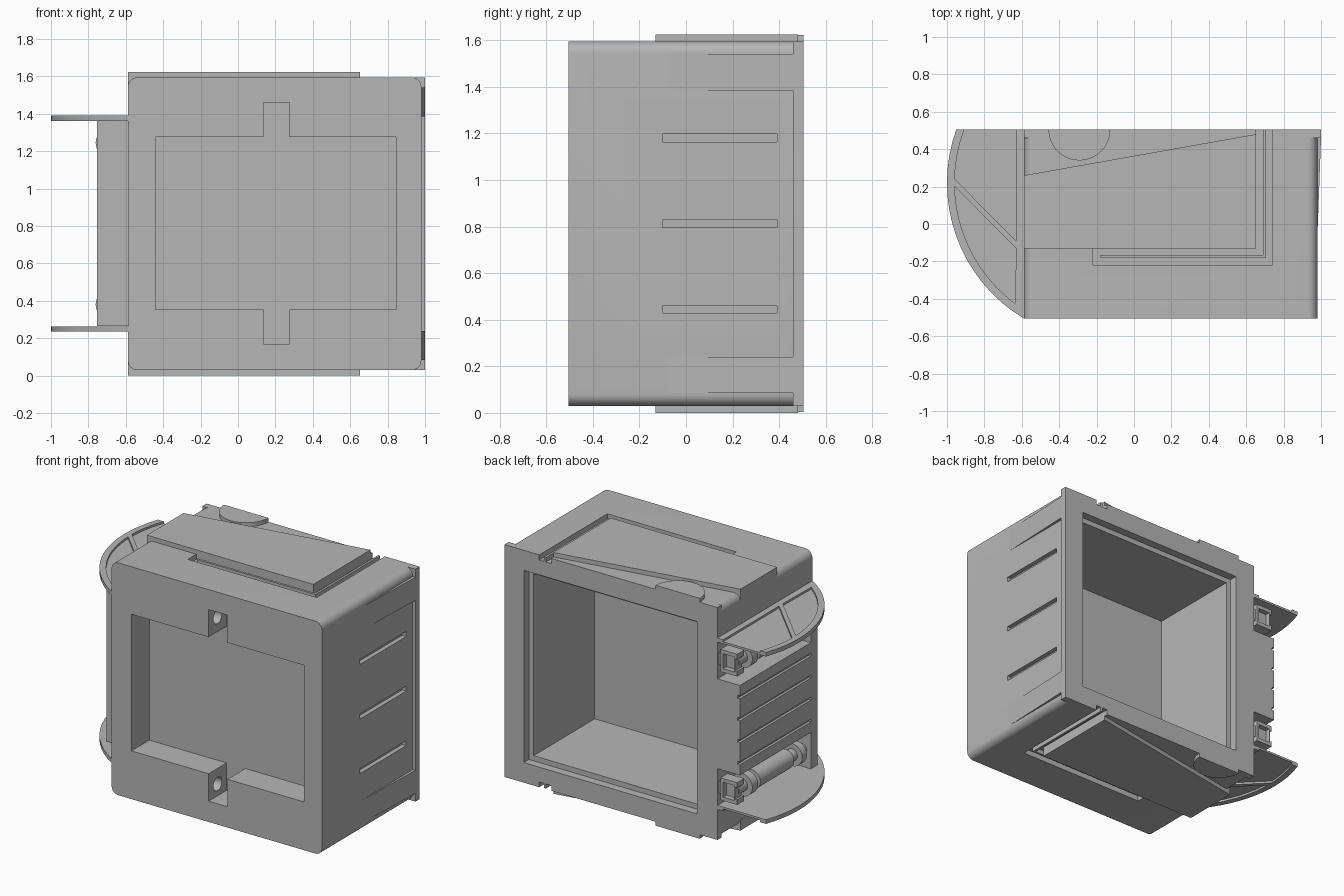
import bpy, bmesh, math
from mathutils import Vector

cube = bpy.data.objects.get("Cube")
if cube:
    bpy.data.objects.remove(cube, do_unlink=True)

grey = bpy.data.materials.new("plain grey")
grey.use_nodes = True
COLOUR = (0.47, 0.47, 0.47, 1)
grey.diffuse_color = COLOUR
grey.node_tree.nodes["Principled BSDF"].inputs["Base Color"].default_value = COLOUR

MID = 0.8125            # height of the horizontal mirror plane
BACK, FRONT = 0.505, -0.505
LEFT, RIGHT = 0.98, -0.588


def prism(name, pts, lo, hi, axis="z"):
    """Extrude a 2D outline along an axis."""
    def place(p, h):
        return {"z": (p[0], p[1], h), "y": (p[0], h, p[1]), "x": (h, p[0], p[1])}[axis]
    bm = bmesh.new()
    face = bm.faces.new([bm.verts.new(place(p, lo)) for p in pts])
    new = bmesh.ops.extrude_face_region(bm, geom=[face])["geom"]
    step = Vector(place((0, 0), hi - lo))
    bmesh.ops.translate(bm, vec=step, verts=[v for v in new if isinstance(v, bmesh.types.BMVert)])
    bmesh.ops.recalc_face_normals(bm, faces=bm.faces)
    mesh = bpy.data.meshes.new(name)
    bm.to_mesh(mesh)
    bm.free()
    mesh.materials.append(grey)
    ob = bpy.data.objects.new(name, mesh)
    bpy.context.collection.objects.link(ob)
    return ob


def rect(a0, a1, b0, b1):
    return [(a0, b0), (a1, b0), (a1, b1), (a0, b1)]


def box(name, x, y, z):
    return prism(name, rect(*x, *y), *sorted(z))


def circle(cx, cy, r, n=32):
    return [(cx + r * math.cos(2 * math.pi * i / n), cy + r * math.sin(2 * math.pi * i / n))
            for i in range(n)]


def combine(ob, other, op="DIFFERENCE"):
    """Apply a boolean and drop the helper."""
    mod = ob.modifiers.new("cut", "BOOLEAN")
    mod.operation, mod.object, mod.solver = op, other, "EXACT"
    deps = bpy.context.evaluated_depsgraph_get()
    mesh = bpy.data.meshes.new_from_object(ob.evaluated_get(deps))
    ob.modifiers.clear()
    ob.data = mesh
    bpy.data.objects.remove(other, do_unlink=True)


def cut(ob, x, y, z):
    combine(ob, box("cutter", x, y, z))


def add(ob, x, y, z):
    combine(ob, box("extra", x, y, z), "UNION")


def mirror_z(z, side):
    return MID + side * (z - MID)


def span(lo, hi, side):
    return sorted((mirror_z(lo, side), mirror_z(hi, side)))


# Housing with rounded long edges
R = 0.05
outline = []
for k, (cx, cz) in enumerate([(LEFT - R, 1.595 - R), (RIGHT + R, 1.595 - R),
                              (RIGHT + R, 0.03 + R), (LEFT - R, 0.03 + R)]):
    for i in range(9):
        a = math.pi / 2 * (k + i / 8)
        outline.append((cx + R * math.cos(a), cz + R * math.sin(a)))
body = prism("housing", outline, FRONT, BACK, "y")
add(body, (RIGHT, 1.0), (0.46, BACK), (0.03, 1.595))

# Front recess with notches, and stepped back cavity
cut(body, (-0.44, 0.845), (-0.6, -0.315), (0.355, 1.275))
cut(body, (0.135, 0.275), (-0.6, -0.315), (0.17, 1.46))
cut(body, (-0.435, 0.855), (0.45, 0.6), (0.165, 1.46))
cut(body, (-0.4, 0.82), (-0.2, 0.6), (0.2, 1.425))

# Cooling slots in the left wall
for z in (0.445, MID, 1.18):
    cut(body, (0.95, 1.1), (-0.1, 0.39), (z - 0.017, z + 0.017))

for side, label in ((1, "upper"), (-1, "lower")):
    # Screw hole in the side of each front notch
    z = mirror_z(1.375, side)
    combine(body, prism("hole", circle(-0.41, z, 0.045), 0.03, 0.2, "x"))

    # L-shaped trench with a thin rib
    cut(body, (-0.22, 0.74), (-0.22, -0.13), span(1.56, 1.7, side))
    cut(body, (0.65, 0.74), (-0.22, 0.6), span(1.56, 1.7, side))
    rib = prism(label + "_trench_rib",
                [(-0.18, -0.18), (0.705, -0.18), (0.705, BACK), (0.69, BACK),
                 (0.69, -0.165), (-0.18, -0.165)], *span(1.55, 1.59, side))

    # Raised slanted plate and half-round tab
    prism(label + "_slanted_plate",
          [(RIGHT, -0.13), (0.652, -0.13), (0.652, 0.48), (RIGHT, 0.26)],
          *span(1.555, 1.625, side))
    tab = [p for p in circle(-0.292, BACK, 0.165, 48) if p[1] <= BACK + 1e-5]
    prism(label + "_round_tab", tab, *span(1.58, 1.622, side))

    # Tapered ramp running out to the back flange
    prism(label + "_side_ramp", [(0.97, -0.08), (LEFT, -0.08), (1.0, 0.46), (0.97, 0.46)],
          *span(1.385, 1.54, side))


# Curved side fins with two pockets each
AX, AY = -0.154, 0.22


def arc(r, y0, y1, n=16):
    a0, a1 = (math.asin((y - AY) / r) for y in (y0, y1))
    return [(AX - r * math.cos(a0 + (a1 - a0) * i / n), AY + r * math.sin(a0 + (a1 - a0) * i / n))
            for i in range(n + 1)]


for side, label in ((1, "upper"), (-1, "lower")):
    fin = prism(label + "_side_fin",
                [(-0.57, FRONT), (-0.57, BACK)] + arc(0.846, BACK, FRONT),
                *span(1.362, 1.39, side))
    for pocket in ([(-0.63, -0.13)] + arc(0.805, 0.2, -0.425),
                   [(-0.63, 0.6), (-0.63, -0.09)] + arc(0.805, 0.24, 0.6)):
        combine(fin, prism("pocket", pocket, *span(1.376, 1.42, side)))

# Grooved side block between the fins
block = box("side_block", (-0.755, -0.57), (-0.32, BACK), (0.265, 1.365))
for side in (1, -1):
    cut(block, (-0.9, -0.58), (-0.25, 0.6), span(1.115, 1.4, side))
for i in range(4):
    z = MID + (i - 1.5) * 0.148
    cut(block, (-0.8, -0.738), (-0.25, 0.6), (z - 0.01, z + 0.01))

# Hinge cylinders and clips in the block niches
CX = -0.685
for side, label in ((1, "upper"), (-1, "lower")):
    z = mirror_z(1.245, side)
    for part, r, y0, y1 in (("pin", 0.04, -0.26, 0.47), ("cylinder", 0.065, -0.08, 0.28),
                            ("front_collar", 0.076, -0.2, -0.15), ("back_collar", 0.076, 0.32, 0.38)):
        prism(label + "_hinge_" + part, circle(CX, z, r), y0, y1, "y")
    clip = box(label + "_hinge_clip", (-0.735, -0.61), (0.43, BACK), (z - 0.075, z + 0.075))
    cut(clip, (-0.715, -0.63), (0.47, 0.6), (z - 0.05, z + 0.05))
    cut(clip, (-0.8, -0.72), (0.3, 0.6), (z - 0.04, z + 0.04))
    box(label + "_hinge_bracket", (-0.62, -0.57), (0.45, 0.49), (z - 0.04, z + 0.04))

# Smooth curved walls, keep edges crisp
bpy.context.view_layer.update()
bpy.ops.object.select_all(action="DESELECT")
for ob in bpy.context.collection.objects:
    if ob.type == "MESH" and grey.name in ob.data.materials:
        ob.select_set(True)
        bpy.context.view_layer.objects.active = ob
bpy.ops.object.shade_smooth_by_angle(angle=math.radians(30))
